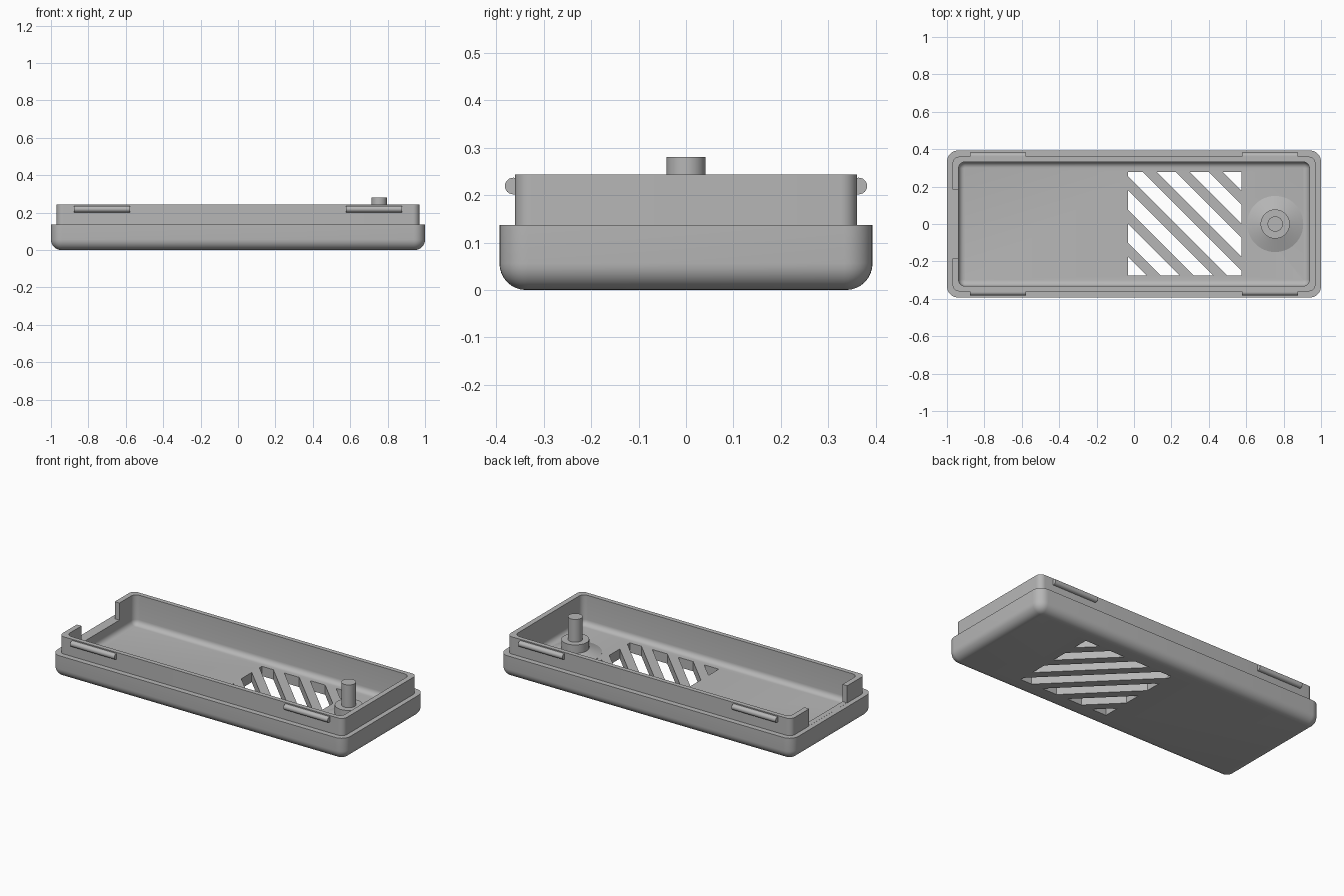
import bpy, bmesh
from math import sin, cos, pi, radians
from mathutils import Vector

cube = bpy.data.objects.get("Cube")
if cube:
    bpy.data.objects.remove(cube, do_unlink=True)

grey = bpy.data.materials.new("light_grey_plastic")
grey.use_nodes = True
colour = (0.47, 0.47, 0.47, 1)
grey.diffuse_color = colour
grey.node_tree.nodes["Principled BSDF"].inputs["Base Color"].default_value = colour

LEDGE, RIM, FLOOR = 0.137, 0.243, 0.06


def finish(bm, name):
    bmesh.ops.recalc_face_normals(bm, faces=bm.faces)
    mesh = bpy.data.meshes.new(name)
    bm.to_mesh(mesh)
    bm.free()
    mesh.materials.append(grey)
    obj = bpy.data.objects.new(name, mesh)
    bpy.context.collection.objects.link(obj)
    return obj


def smooth(obj):
    bpy.ops.object.select_all(action='DESELECT')
    obj.select_set(True)
    bpy.context.view_layer.objects.active = obj
    bpy.ops.object.shade_smooth_by_angle(angle=radians(30))


def skin(bm, rings):
    """Join successive closed rings with quads and cap both ends."""
    loops = [[bm.verts.new(p) for p in ring] for ring in rings]
    for a, b in zip(loops, loops[1:]):
        for i in range(len(a)):
            j = (i + 1) % len(a)
            bm.faces.new((a[i], a[j], b[j], b[i]))
    bm.faces.new(loops[0][::-1])
    bm.faces.new(loops[-1])


def rounded_rect(hx, hy, r, z, steps=8):
    pts = []
    for q, (sx, sy) in enumerate([(1, 1), (-1, 1), (-1, -1), (1, -1)]):
        for k in range(steps + 1):
            a = (q + k / steps) * pi / 2
            pts.append((sx * (hx - r) + r * cos(a), sy * (hy - r) + r * sin(a), z))
    return pts


def cut(obj, cutter):
    cutter.hide_render = True
    mod = obj.modifiers.new("cut", 'BOOLEAN')
    mod.operation, mod.solver, mod.object = 'DIFFERENCE', 'EXACT', cutter
    bpy.context.view_layer.update()
    result = bpy.data.meshes.new_from_object(
        obj.evaluated_get(bpy.context.evaluated_depsgraph_get()))
    obj.modifiers.clear()
    obj.data = result
    bpy.data.objects.remove(cutter, do_unlink=True)


# Tray: rounded bottom, ledge, raised lip, filleted cavity
rings = []
R = 0.056
for k in range(9):
    a = k / 8 * pi / 2
    inset = R * (1 - sin(a))
    rings.append(rounded_rect(1 - inset, 0.393 - inset, 0.06 - inset, R * (1 - cos(a))))
rings.append(rounded_rect(1, 0.393, 0.06, LEDGE))
rings.append(rounded_rect(0.97, 0.36, 0.035, LEDGE))
rings.append(rounded_rect(0.97, 0.36, 0.035, RIM))
rings.append(rounded_rect(0.938, 0.332, 0.035, RIM))
R = 0.032
for k in range(7):
    a = k / 6 * pi / 2
    inset = R * (1 - cos(a))
    rings.append(rounded_rect(0.938 - inset, 0.332 - inset, 0.035 - inset,
                              FLOOR + R * (1 - sin(a))))
bm = bmesh.new()
skin(bm, rings)
tray = finish(bm, "tray")

# Opening in the lip at the right end
bm = bmesh.new()
bmesh.ops.create_cube(bm, size=1)
bmesh.ops.scale(bm, vec=(0.2, 0.37, 0.3), verts=bm.verts)
bmesh.ops.translate(bm, vec=(-1, 0, LEDGE + 0.1505), verts=bm.verts)
cut(tray, finish(bm, "lip_opening_cutter"))

# Diagonal vent slots, each a strip clipped from one rectangle
centre = Vector((0.272, 0.001, -0.05))
diagonal = Vector((1, 1, 0)).normalized()
vents = bmesh.new()
for n in range(-3, 4):
    strip = bmesh.new()
    corners = [(-1, -1), (1, -1), (1, 1), (-1, 1)]
    strip.faces.new([strip.verts.new(centre + Vector((x * 0.303, y * 0.276, 0)))
                     for x, y in corners])
    for side in (-1, 1):
        bmesh.ops.bisect_plane(
            strip, geom=strip.verts[:] + strip.edges[:] + strip.faces[:],
            plane_co=centre + diagonal * (n * 0.125 + side * 0.036),
            plane_no=diagonal * side, clear_outer=True)
    for face in strip.faces:
        low = [v.co.copy() for v in face.verts]
        skin(vents, [low, [p + Vector((0, 0, 0.2)) for p in low]])
    strip.free()
cut(tray, finish(vents, "vent_cutter"))
smooth(tray)

# Post with collar and conical foot
bm = bmesh.new()
profile = [(0.15, FLOOR - 0.01), (0.15, FLOOR + 0.001), (0.078, 0.088), (0.078, 0.14),
           (0.041, 0.14), (0.041, 0.28)]
skin(bm, [[(0.755 + r * cos(i * pi / 24), r * sin(i * pi / 24), z) for i in range(48)]
          for r, z in profile])
smooth(finish(bm, "post"))

# Snap ridges on the long sides of the lip
for sx, end in ((-1, "right"), (1, "left")):
    for sy, face in ((-1, "front"), (1, "back")):
        bm = bmesh.new()
        section = [(0.35, -0.017)]
        section += [(0.364 + 0.0175 * cos(a), 0.0175 * sin(a))
                    for a in [(k / 12 - 0.5) * pi for k in range(13)]]
        section += [(0.35, 0.017)]
        skin(bm, [[(sx * x, sy * y, 0.219 + z) for y, z in section]
                  for x in (0.577, 0.878)])
        smooth(finish(bm, f"snap_ridge_{face}_{end}"))
